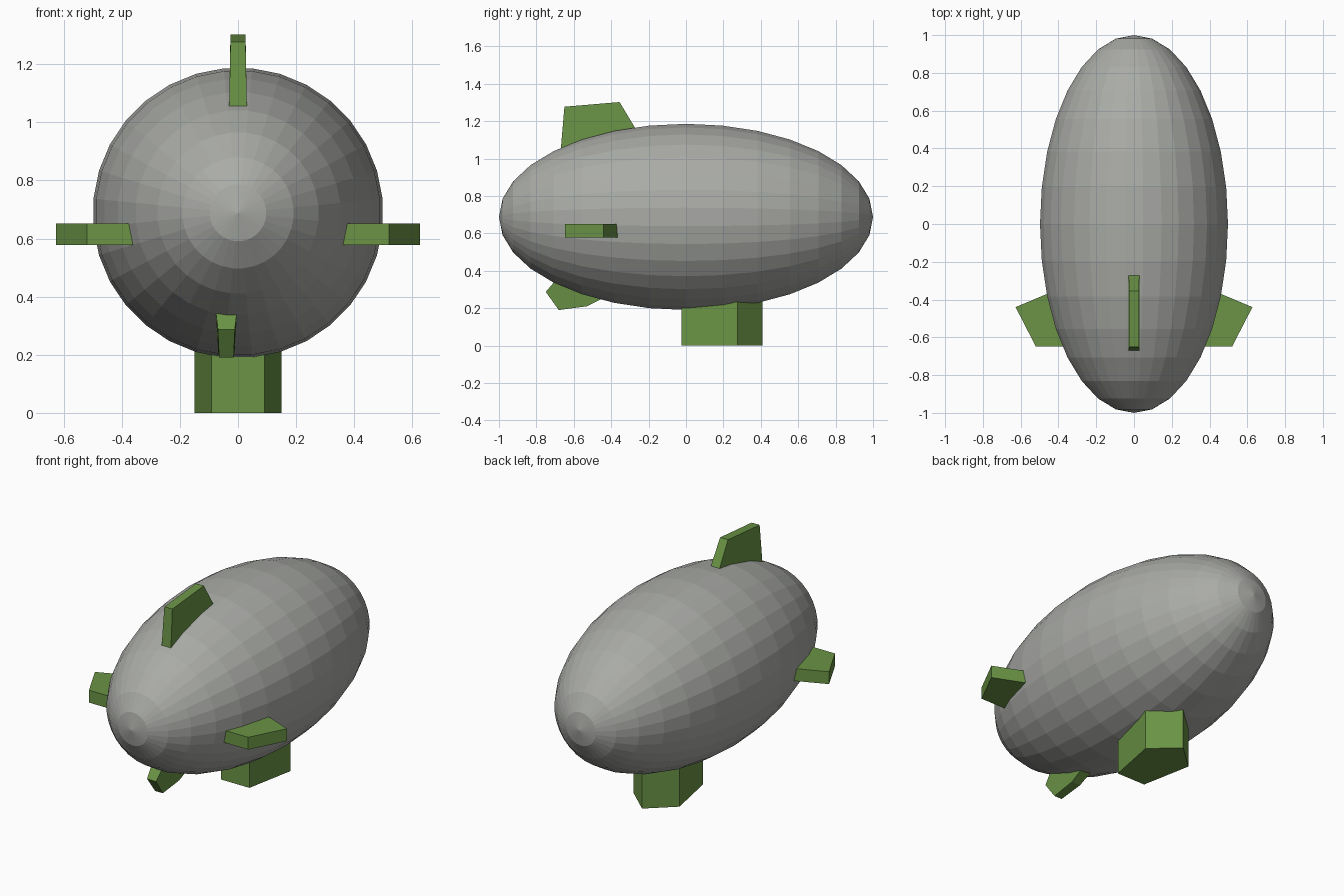
import bpy, bmesh, math
from mathutils import Matrix, Vector

if "Cube" in bpy.data.objects:
    bpy.data.objects.remove(bpy.data.objects["Cube"])


def material(name, rgb):
    m = bpy.data.materials.new(name)
    m.diffuse_color = (*rgb, 1)
    m.use_nodes = True
    m.node_tree.nodes["Principled BSDF"].inputs["Base Color"].default_value = m.diffuse_color
    return m


GREY = material("hull grey", (0.40, 0.41, 0.385))
GREEN = material("leaf green", (0.145, 0.295, 0.06))


def finish(name, bm, mat):
    bmesh.ops.recalc_face_normals(bm, faces=bm.faces)
    mesh = bpy.data.meshes.new(name)
    bm.to_mesh(mesh)
    bm.free()
    mesh.materials.append(mat)
    ob = bpy.data.objects.new(name, mesh)
    bpy.context.collection.objects.link(ob)
    return ob


def slab(name, low, high, mat):
    """Closed slab between two matching outlines."""
    bm = bmesh.new()
    a = [bm.verts.new(p) for p in low]
    b = [bm.verts.new(p) for p in high]
    bm.faces.new(a)
    bm.faces.new(b)
    for i in range(len(a)):
        j = (i + 1) % len(a)
        bm.faces.new((a[i], a[j], b[j], b[i]))
    return finish(name, bm, mat)


# Hull: low-poly ellipsoid with poles on the y axis
bm = bmesh.new()
place = (Matrix.Translation((0, 0, 0.688)) @ Matrix.Diagonal((0.5, 1, 0.5, 1))
         @ Matrix.Rotation(math.pi / 2, 4, 'X') @ Matrix.Rotation(math.pi / 32, 4, 'Z'))
bmesh.ops.create_uvsphere(bm, u_segments=32, v_segments=16, radius=1, matrix=place)
finish("hull", bm, GREY)

# Gondola: five-sided prism under the hull
plan = [(-0.092, -0.025), (0.092, -0.025), (0.15, 0.275), (0, 0.41), (-0.15, 0.275)]
slab("gondola", [(x, y, 0) for x, y in plan], [(x, y, 0.29) for x, y in plan], GREEN)

# Side fins: flat pentagons, mirrored left and right
fin = [(0.627, -0.44), (0.52, -0.648), (0.30, -0.648), (0.26, -0.44), (0.40, -0.345)]
for side, label in ((1, "right"), (-1, "left")):
    slab(label + "_fin", [(side * x, y, 0.578) for x, y in fin],
         [(side * x, y, 0.651) for x, y in fin], GREEN)


# Upright fins: (y, z, half width), slightly tapered outwards
def upright(name, cx, pts):
    slab(name, [(cx - w, y, z) for y, z, w in pts], [(cx + w, y, z) for y, z, w in pts], GREEN)


upright("top_fin", 0, [(-0.65, 1.277, 0.026), (-0.355, 1.302, 0.026), (-0.21, 1.06, 0.03),
                       (-0.45, 0.98, 0.032), (-0.672, 1.02, 0.031)])
upright("bottom_fin", -0.04, [(-0.75, 0.287, 0.029), (-0.68, 0.19, 0.025), (-0.53, 0.21, 0.028),
                              (-0.38, 0.285, 0.034), (-0.67, 0.38, 0.04)])
